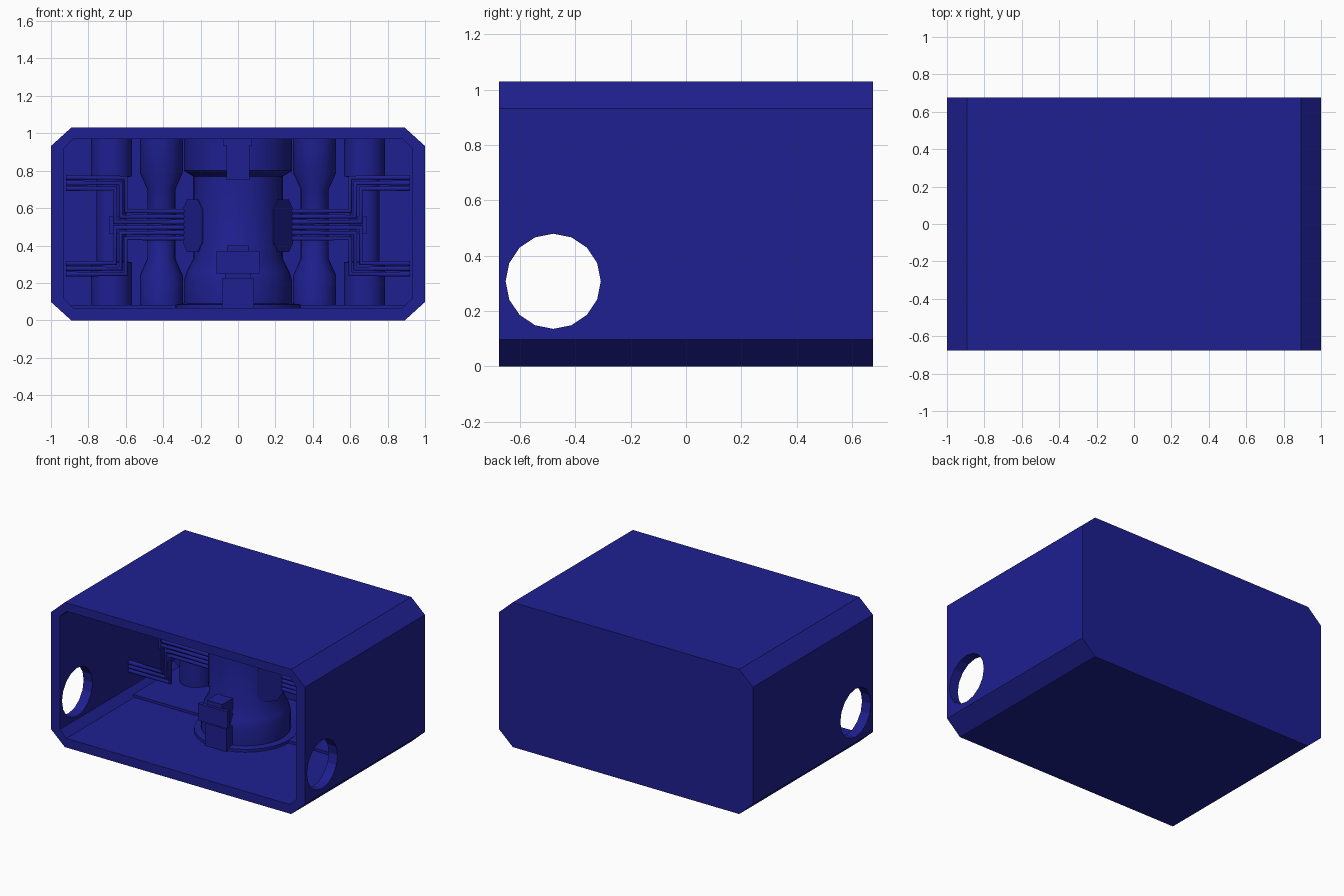
import bpy, bmesh, math
from mathutils import Matrix, Vector

if "Cube" in bpy.data.objects:
    bpy.data.objects.remove(bpy.data.objects["Cube"])

mat = bpy.data.materials.new("deep_blue")
mat.diffuse_color = (0.013, 0.014, 0.28, 1)
mat.use_nodes = True
mat.node_tree.nodes["Principled BSDF"].inputs["Base Color"].default_value = mat.diffuse_color
CORE_Y = 0.09


def finish(name, bm, smooth=False):
    bmesh.ops.recalc_face_normals(bm, faces=bm.faces)
    me = bpy.data.meshes.new(name)
    bm.to_mesh(me)
    bm.free()
    ob = bpy.data.objects.new(name, me)
    bpy.context.collection.objects.link(ob)
    me.materials.append(mat)
    bpy.ops.object.select_all(action='DESELECT')
    bpy.context.view_layer.objects.active = ob
    ob.select_set(True)
    if smooth:
        bpy.ops.object.shade_smooth_by_angle(angle=math.radians(30))
    return ob


def loft(name, loops, smooth=False):
    """Skin a series of equal-length point loops and cap both ends."""
    bm = bmesh.new()
    rings = [[bm.verts.new(p) for p in loop] for loop in loops]
    for a, b in zip(rings, rings[1:]):
        for i in range(len(a)):
            j = (i + 1) % len(a)
            bm.faces.new((a[i], a[j], b[j], b[i]))
    bm.faces.new(rings[0])
    bm.faces.new(rings[-1])
    return finish(name, bm, smooth)


def chamfered(x, z0, z1, cx, cz):
    return [(-x + cx, z0), (x - cx, z0), (x, z0 + cz), (x, z1 - cz),
            (x - cx, z1), (-x + cx, z1), (-x, z1 - cz), (-x, z0 + cz)]


def box(name, x0, x1, y0, y1, z0, z1):
    return loft(name, [[(x0, y0, z), (x1, y0, z), (x1, y1, z), (x0, y1, z)]
                       for z in (z0, z1)])


def lathe(name, profile, x, y, sides):
    turn = [2 * math.pi * i / sides for i in range(sides)]
    return loft(name, [[(x + r * math.cos(t), y + r * math.sin(t), z) for t in turn]
                       for r, z in profile], True)


def pipe(name, pts, radius):
    cu = bpy.data.curves.new(name, 'CURVE')
    cu.dimensions = '3D'
    cu.bevel_depth = radius
    cu.bevel_resolution = 1
    cu.use_fill_caps = True
    sp = cu.splines.new('POLY')
    sp.points.add(len(pts) - 1)
    for p, co in zip(sp.points, pts):
        p.co = (*co, 1)
    ob = bpy.data.objects.new(name, cu)
    bpy.context.collection.objects.link(ob)
    cu.materials.append(mat)
    bpy.ops.object.select_all(action='DESELECT')
    bpy.context.view_layer.objects.active = ob
    ob.select_set(True)
    bpy.ops.object.convert(target='MESH')


# Outer housing, open at the front, with a hole through each side wall
outer = chamfered(1, 0, 1.03, 0.108, 0.098)
inner = chamfered(0.93, 0.065, 0.97, 0.05, 0.05)
shell = loft("housing", [[(x, y, z) for x, z in pts] for pts, y in
                         ((outer, 0.675), (outer, -0.675), (inner, -0.675), (inner, 0.61))])
bm = bmesh.new()
bmesh.ops.create_cone(bm, cap_ends=True, segments=16, radius1=0.172, radius2=0.172, depth=3)
bm.transform(Matrix.Translation((0, -0.48, 0.308)) @ Matrix.Rotation(math.pi / 2, 4, 'Y'))
holes = finish("hole_cutter", bm)
holes.hide_render = True
mod = shell.modifiers.new("side_holes", 'BOOLEAN')
mod.operation = 'DIFFERENCE'
mod.solver = 'EXACT'
mod.object = holes
bpy.context.view_layer.objects.active = shell
bpy.ops.object.modifier_apply(modifier=mod.name)
bpy.data.objects.remove(holes)

# Raised floor behind the core
box("raised_floor", -0.89, 0.89, CORE_Y, 0.615, 0.06, 0.083)

# Central core
lathe("core", [(0.335, 0.06), (0.335, 0.085), (0.29, 0.09), (0.29, 0.21), (0.275, 0.26),
               (0.24, 0.33), (0.24, 0.77), (0.29, 0.80), (0.29, 0.975)], 0, CORE_Y, 32)
box("top_bracket", -0.062, 0.062, -0.24, 0.0, 0.75, 0.94)
box("top_bracket_cap", -0.08, 0.075, -0.24, 0.0, 0.935, 0.975)

# Control console at the front of the core
box("console_base", -0.085, 0.085, -0.25, -0.1, 0.06, 0.225)
box("console_neck", -0.07, 0.07, -0.22, -0.1, 0.22, 0.30)
box("console_panel", -0.115, 0.115, -0.285, -0.26, 0.25, 0.37)
box("console_body", -0.06, 0.06, -0.265, -0.13, 0.25, 0.40)

# Columns, pipe bundles and couplings on both sides
for s, side in ((-1, "left"), (1, "right")):
    lathe(f"inner_column_{side}", [(0.115, 0.07), (0.115, 0.24), (0.075, 0.33), (0.075, 0.70),
                                   (0.115, 0.79), (0.115, 0.975)], s * 0.41, 0.5, 24)
    lathe(f"outer_column_{side}", [(0.11, 0.07), (0.11, 0.31), (0.08, 0.315), (0.08, 0.765),
                                   (0.11, 0.77), (0.11, 0.975)], s * 0.677, 0.5, 24)
    for k in range(3):
        for d in (-1, 1):
            x_bend = -0.657 + 0.029 * k
            z_in = 0.511 + d * (0.0145 + 0.029 * k)
            z_out = 0.505 + d * (0.2 + 0.029 * k)
            pts = [(-0.92, z_out), (x_bend, z_out), (x_bend, z_in), (-0.24, z_in)]
            pipe(f"pipe_{side}", [(-s * x, CORE_Y, z) for x, z in pts], 0.0155)
    box(f"pipe_clip_{side}", s * 0.645 - 0.045, s * 0.645 + 0.045,
        CORE_Y, CORE_Y + 0.03, 0.465, 0.555)
    # Octagonal coupling turned a little toward the front
    axis = Vector((s * 0.82, -0.57, 0))
    tang = Vector((0, 0, 1)).cross(axis)
    start = Vector((s * 0.17, 0.065, 0.505))
    loft(f"coupling_{side}", [[start + axis * d + tang * a + Vector((0, 0, b))
                               for a, b in chamfered(0.09, -0.14, 0.14, 0.04, 0.05)]
                              for d in (0, 0.09)])
